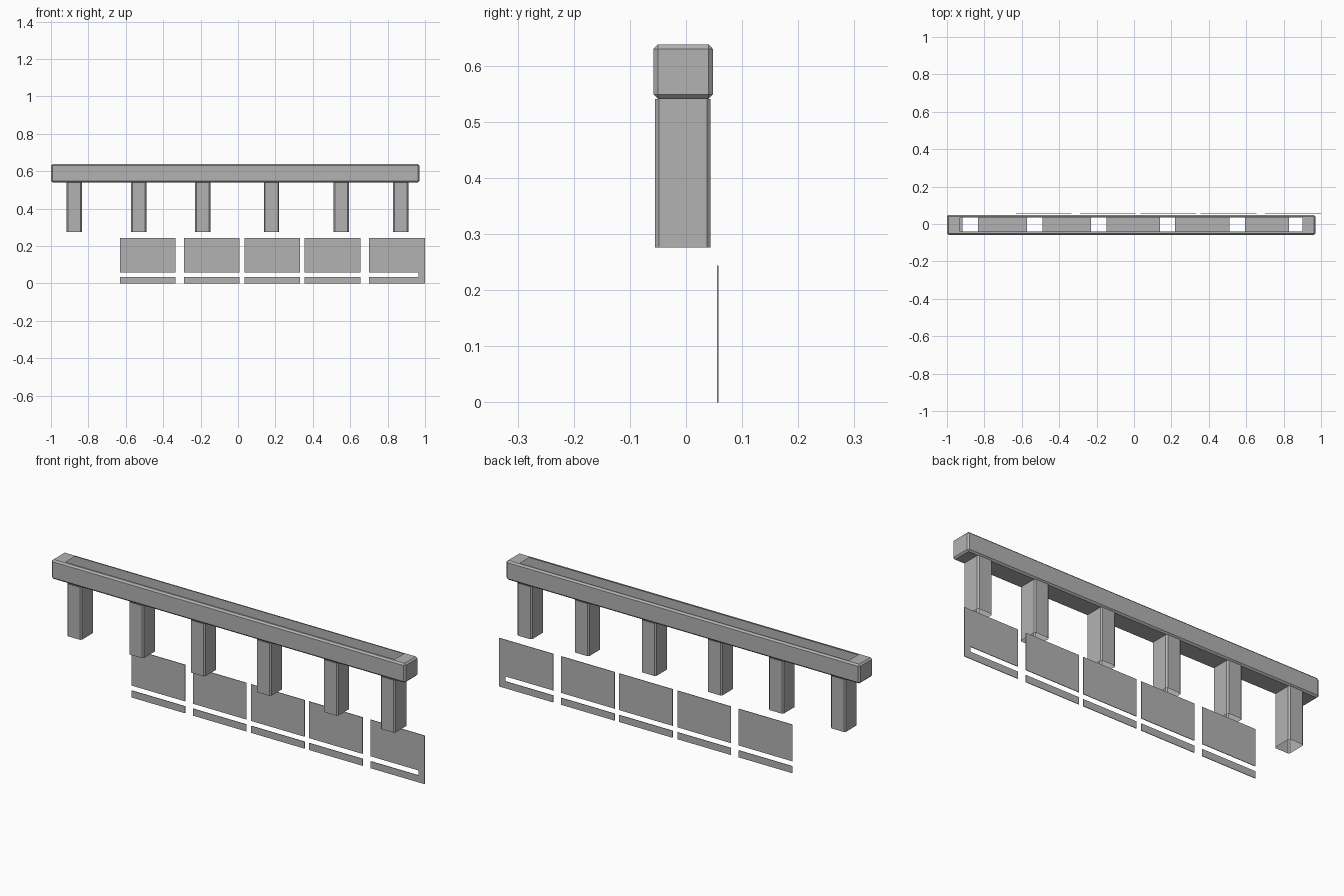
import bpy, bmesh
from mathutils import Vector, Matrix

if "Cube" in bpy.data.objects:
    bpy.data.objects.remove(bpy.data.objects["Cube"], do_unlink=True)

GREY = (0.45, 0.45, 0.45, 1)
mat = bpy.data.materials.new("plain grey")
mat.use_nodes = True
mat.diffuse_color = GREY
mat.node_tree.nodes["Principled BSDF"].inputs["Base Color"].default_value = GREY


def box(lo, hi):
    """New bmesh holding a box between two corners."""
    lo, hi = Vector(lo), Vector(hi)
    bm = bmesh.new()
    bmesh.ops.create_cube(bm, size=1, matrix=Matrix.Translation((lo + hi) / 2)
                          @ Matrix.Diagonal((*(hi - lo), 1)))
    return bm


def finish(bm, name):
    mesh = bpy.data.meshes.new(name)
    bm.to_mesh(mesh)
    bm.free()
    mesh.materials.append(mat)
    obj = bpy.data.objects.new(name, mesh)
    bpy.context.collection.objects.link(obj)


def level_faces(bm, sign):
    """Faces pointing straight up (1) or down (-1)."""
    bm.normal_update()
    return [f for f in bm.faces if f.normal.z * sign > 0.99]


def cut(bm, sign, axis, value):
    """Split the top or bottom faces along a straight line."""
    faces = level_faces(bm, sign)
    geom = faces + list({e for f in faces for e in f.edges}) \
        + list({v for f in faces for v in f.verts})
    co, no = Vector(), Vector()
    co[axis], no[axis] = value, 1
    bmesh.ops.bisect_plane(bm, geom=geom, dist=1e-5, plane_co=co, plane_no=no)


def remove(bm, faces):
    bmesh.ops.delete(bm, geom=faces, context='FACES')


POST_X = [-0.875, -0.53, -0.188, 0.179, 0.552, 0.87]
HALF = 0.041
SLOT_X, SLOT_Y = (-0.93, 0.90), (-0.04, 0.034)

# Hollow beam: chamfered shell, open slot on top, openings over the posts
bm = box((-1, -0.058, 0.541), (0.97, 0.048, 0.638))
bmesh.ops.bevel(bm, geom=bm.edges[:], offset=0.008, segments=1, affect='EDGES')
for axis, values in ((0, SLOT_X), (1, SLOT_Y)):
    for value in values:
        cut(bm, 1, axis, value)
for x in POST_X:
    cut(bm, -1, 0, x - HALF)
    cut(bm, -1, 0, x + HALF)


def inside(value, limits):
    return limits[0] < value < limits[1]


remove(bm, [f for f in level_faces(bm, 1)
            if inside(f.calc_center_median().x, SLOT_X)
            and inside(f.calc_center_median().y, SLOT_Y)])
remove(bm, [f for f in level_faces(bm, -1)
            if any(abs(f.calc_center_median().x - x) < HALF for x in POST_X)])
finish(bm, "beam")

# Hollow posts: chamfered tubes, open at both ends
for i, x in enumerate(POST_X):
    bm = box((x - HALF, -0.055, 0.276), (x + HALF, 0.044, 0.541))
    uprights = [e for e in bm.edges
                if abs(e.verts[0].co.z - e.verts[1].co.z) > 0.1]
    bmesh.ops.bevel(bm, geom=uprights, offset=0.007, segments=1, affect='EDGES')
    remove(bm, level_faces(bm, 1) + level_faces(bm, -1))
    finish(bm, f"post_{i + 1}")

# Thin panels with a separate strip along the foot
BACK, FRONT = 0.058, 0.055
PANEL_X = [-0.632, -0.29, 0.034, 0.356, 0.70]
for i, x in enumerate(PANEL_X):
    right = x + 0.298
    last = i == len(PANEL_X) - 1
    edge = 0.965 if last else right
    finish(box((x, FRONT, 0.06), (edge, BACK, 0.244)), f"panel_{i + 1}")
    finish(box((x, FRONT, 0), (edge, BACK, 0.035)), f"foot_strip_{i + 1}")
    if last:
        finish(box((edge, FRONT, 0), (1, BACK, 0.244)), "end_strip")
